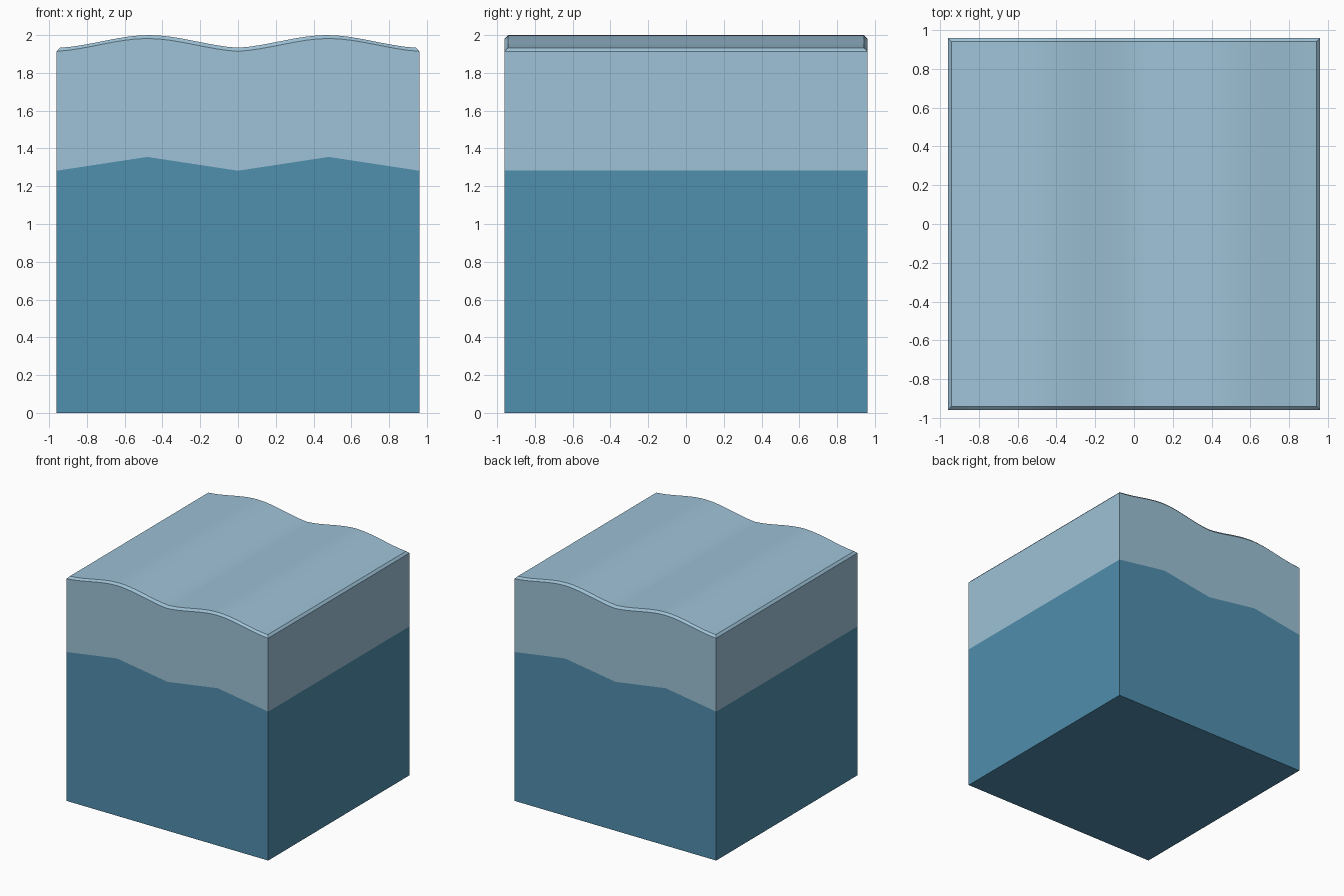
import bpy, bmesh, math

if "Cube" in bpy.data.objects:
    bpy.data.objects.remove(bpy.data.objects["Cube"])

W, INSET = 0.96, 0.018      # half width, rim chamfer
STEPS = 32                  # columns across the wave


def material(name, srgb):
    m = bpy.data.materials.new(name)
    lin = [((c / 255 + 0.055) / 1.055) ** 2.4 for c in srgb]
    m.diffuse_color = (*lin, 1)
    m.use_nodes = True
    m.node_tree.nodes["Principled BSDF"].inputs["Base Color"].default_value = m.diffuse_color
    return m


def rise(x):
    """0 in the troughs (x = 0, +-W), 1 on the crests (x = +-W/2)."""
    return 1 - abs(abs(x) - W / 2) / (W / 2)


def wave(x):
    """Rounded crests with slightly creased troughs."""
    t = rise(x)
    return t * t * (3 - 2 * t) + 0.4 * t * (1 - t) ** 2


bm = bmesh.new()


def ring(half, height):
    """Closed loop of vertices: front edge left to right, back edge right to left."""
    xs = [-W + 2 * W * i / STEPS for i in range(STEPS + 1)]
    k = half / W
    front = [bm.verts.new((x * k, -half, height(x))) for x in xs]
    back = [bm.verts.new((x * k, half, height(x))) for x in reversed(xs)]
    return front + back


# Levels: base, colour boundary, wavy rim, inset wavy surface
levels = [ring(W, lambda x: 0.0),
          ring(W, lambda x: 1.282 + 0.073 * rise(x)),
          ring(W, lambda x: 1.914 + 0.068 * wave(x)),
          ring(W - INSET, lambda x: 1.933 + 0.067 * wave(x))]
n = len(levels[0])
for lvl, (lo, hi) in enumerate(zip(levels, levels[1:])):
    for i in range(n):
        j = (i + 1) % n
        f = bm.faces.new((lo[i], lo[j], hi[j], hi[i]))
        f.material_index = 0 if lvl == 0 else 1

# Underside and wavy top surface
bm.faces.new(list(reversed(levels[0]))).material_index = 0
top = levels[3]
for i in range(STEPS):
    f = bm.faces.new((top[i], top[i + 1], top[n - 2 - i], top[n - 1 - i]))
    f.material_index = 1
bm.normal_update()

mesh = bpy.data.meshes.new("water_block")
bm.to_mesh(mesh)
bm.free()
mesh.materials.append(material("deep water blue", (80, 142, 174)))
mesh.materials.append(material("surface water blue", (158, 194, 215)))
block = bpy.data.objects.new("water_block", mesh)
bpy.context.collection.objects.link(block)
bpy.context.view_layer.objects.active = block
block.select_set(True)
bpy.ops.object.shade_smooth_by_angle(angle=math.radians(30))
